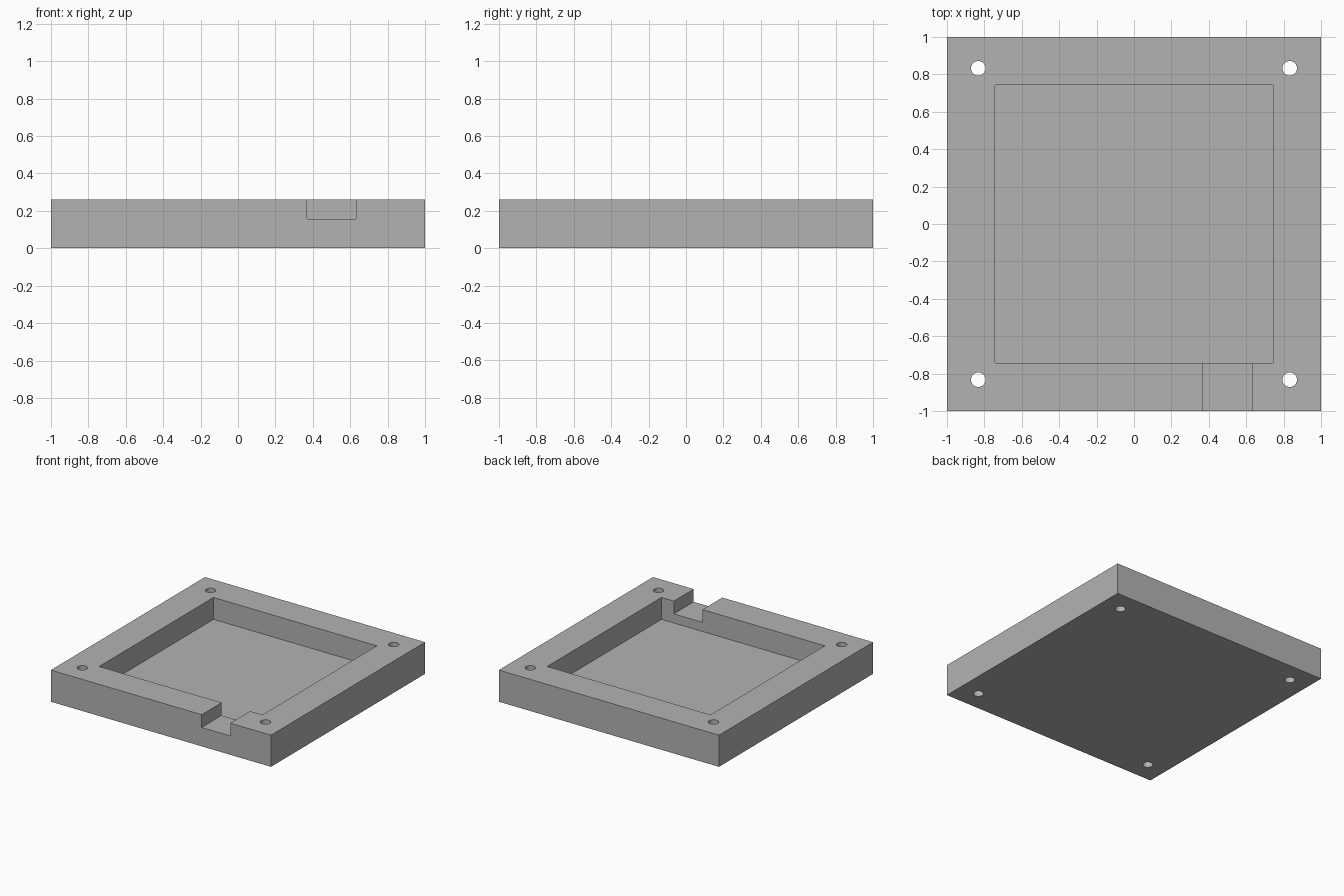
import bpy
import math

default = bpy.data.objects.get("Cube")
if default:
    bpy.data.objects.remove(default, do_unlink=True)

HEIGHT = 0.26
POCKET = 0.742       # half width of the recess
FLOOR = 0.08         # height of the recess floor
SLOT_FLOOR = 0.155
HOLE = 0.832         # offset of the screw holes from the centre
TOP = HEIGHT + 0.1   # cutters reach past the top face


def box(name, low, high):
    """Axis-aligned box between two corners."""
    centre = [(a + b) / 2 for a, b in zip(low, high)]
    bpy.ops.mesh.primitive_cube_add(size=1, location=centre)
    obj = bpy.context.object
    obj.name = name
    obj.scale = [b - a for a, b in zip(low, high)]
    bpy.ops.object.transform_apply(location=True, rotation=False, scale=True)
    return obj


def cut(target, cutter):
    """Subtract the cutter from the target, then discard it."""
    cutter.hide_render = True
    mod = target.modifiers.new("cut", "BOOLEAN")
    mod.operation = "DIFFERENCE"
    mod.solver = "EXACT"
    mod.object = cutter
    bpy.context.view_layer.objects.active = target
    bpy.ops.object.modifier_apply(modifier=mod.name)
    bpy.data.objects.remove(cutter, do_unlink=True)


# Plain grey material
grey = bpy.data.materials.new("plain grey")
grey.use_nodes = True
colour = (0.45, 0.45, 0.45, 1)
grey.diffuse_color = colour
grey.node_tree.nodes["Principled BSDF"].inputs["Base Color"].default_value = colour

# Square tray body
tray = box("tray", (-1, -1, 0), (1, 1, HEIGHT))
tray.data.materials.append(grey)

# Square recess
cut(tray, box("recess_cutter", (-POCKET, -POCKET, FLOOR), (POCKET, POCKET, TOP)))

# Cable slot through the front wall
cut(tray, box("slot_cutter", (0.37, -1.1, SLOT_FLOOR), (0.63, -0.6, TOP)))

# Screw holes through the four corners
for x in (-HOLE, HOLE):
    for y in (-HOLE, HOLE):
        bpy.ops.mesh.primitive_cylinder_add(
            vertices=32, radius=0.039, depth=1, location=(x, y, HEIGHT / 2))
        cut(tray, bpy.context.object)

# Smooth hole walls, crisp edges
bpy.ops.object.select_all(action="DESELECT")
tray.select_set(True)
bpy.context.view_layer.objects.active = tray
bpy.ops.object.shade_smooth_by_angle(angle=math.radians(30))
